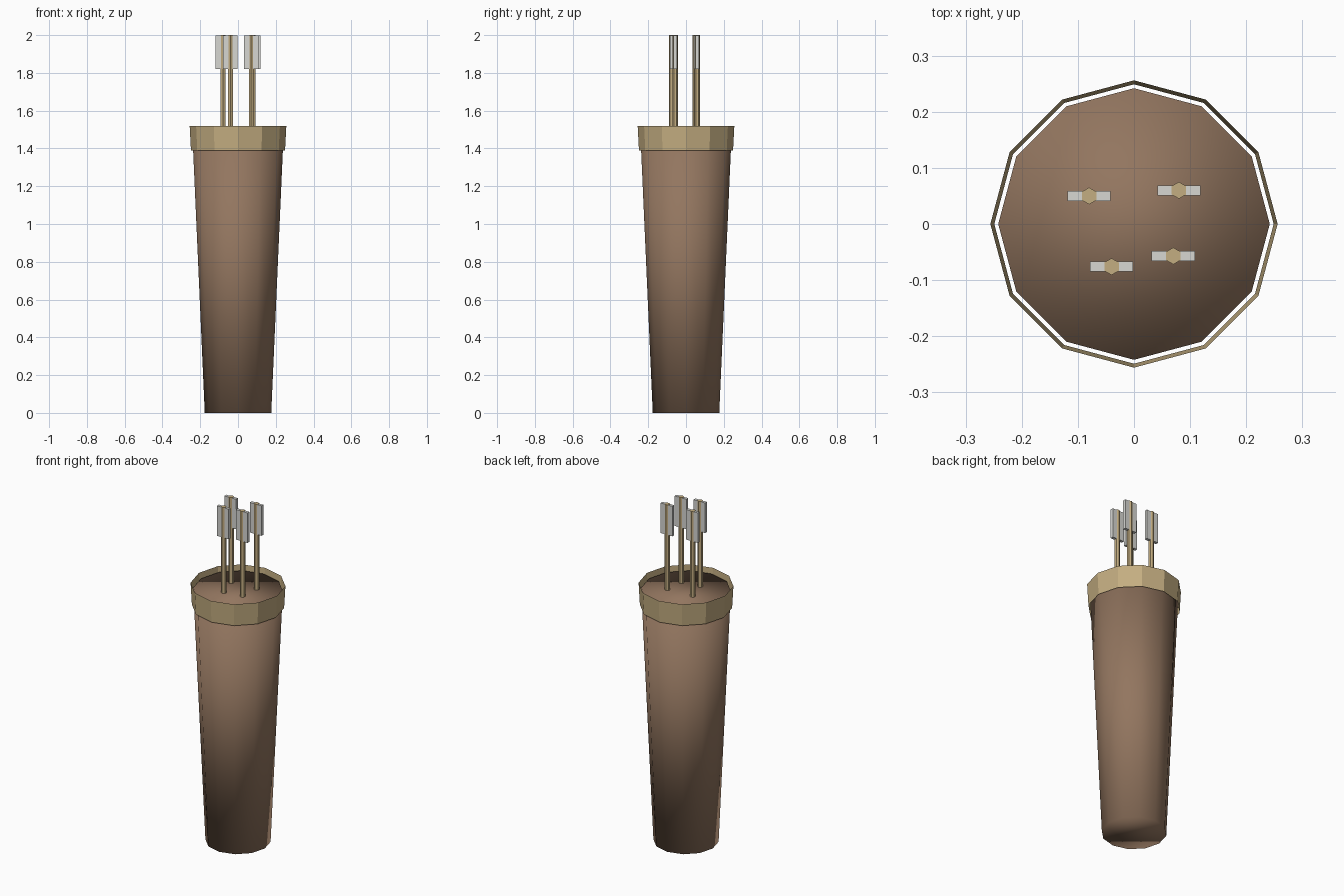
import bpy

cube = bpy.data.objects.get("Cube")
if cube:
    bpy.data.objects.remove(cube, do_unlink=True)


def material(name, rgb):
    m = bpy.data.materials.new(name)
    m.use_nodes = True
    m.diffuse_color = (*rgb, 1)
    bsdf = next(n for n in m.node_tree.nodes if n.type == 'BSDF_PRINCIPLED')
    bsdf.inputs["Base Color"].default_value = (*rgb, 1)
    return m


leather = material("brown leather", (0.29, 0.18, 0.115))
tan = material("tan wood", (0.55, 0.42, 0.22))
feather = material("pale grey feather", (0.68, 0.68, 0.65))


def frustum(name, sides, r_low, r_high, low, high, mat, x=0, y=0, caps='NGON'):
    bpy.ops.mesh.primitive_cone_add(
        vertices=sides, radius1=r_low, radius2=r_high, depth=high - low,
        end_fill_type=caps, location=(x, y, (low + high) / 2))
    ob = bpy.context.object
    ob.name = name
    ob.data.materials.append(mat)
    return ob


# Tapered quiver body, softly shaded all over
frustum("quiver_body", 12, 0.176, 0.242, 0, 1.49, leather)
bpy.ops.object.shade_smooth()

# Open, thin flaring band around the mouth
frustum("rim_band", 12, 0.249, 0.256, 1.39, 1.52, tan, caps='NOTHING')

# Arrows: six-sided shaft with a flat fletching plate through it
spots = [(-0.08, 0.05), (0.08, 0.06), (-0.04, -0.076), (0.07, -0.057)]
for i, (x, y) in enumerate(spots, 1):
    frustum(f"arrow_shaft_{i}", 6, 0.015, 0.015, 1.2, 2, tan, x, y)
    bpy.ops.mesh.primitive_cube_add(size=1, location=(x, y, 1.909))
    plate = bpy.context.object
    plate.name = f"arrow_fletching_{i}"
    plate.scale = (0.077, 0.018, 0.178)
    bpy.ops.object.transform_apply(location=False, rotation=False, scale=True)
    plate.data.materials.append(feather)
